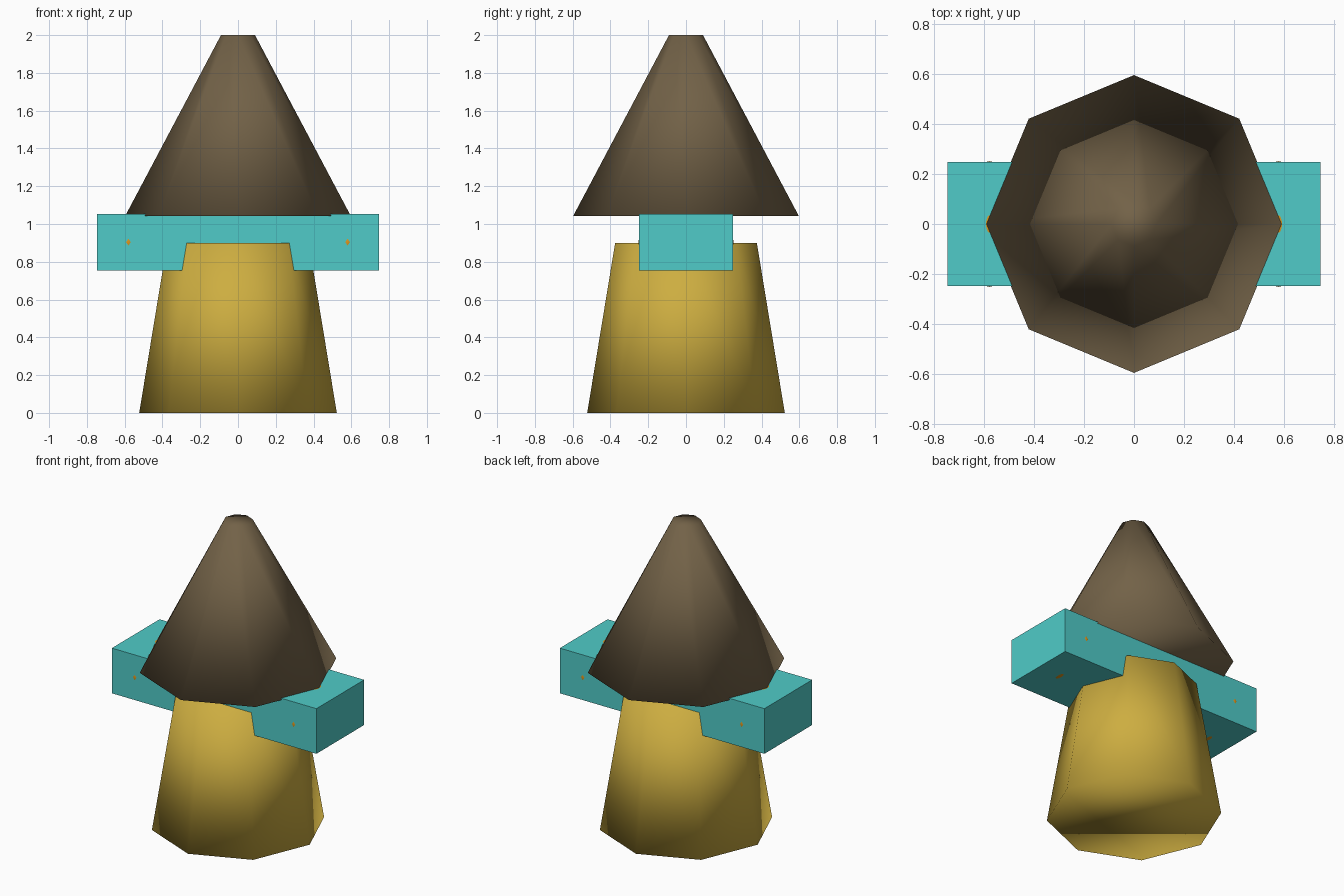
import bpy
import math

if "Cube" in bpy.data.objects:
    bpy.data.objects.remove(bpy.data.objects["Cube"])


def material(name, rgb):
    m = bpy.data.materials.new(name)
    m.diffuse_color = (*rgb, 1.0)
    m.use_nodes = True
    m.node_tree.nodes["Principled BSDF"].inputs["Base Color"].default_value = m.diffuse_color
    return m


TEAL = material("teal", (0.08, 0.60, 0.58))
YELLOW = material("mustard_yellow", (0.61, 0.42, 0.052))
BROWN = material("brown", (0.17, 0.122, 0.064))
ORANGE = material("orange", (0.72, 0.31, 0.014))


def finish(name, mat, smooth):
    ob = bpy.context.object
    ob.name = name
    ob.data.materials.append(mat)
    bpy.ops.object.transform_apply(location=False, rotation=True, scale=True)
    if smooth:
        bpy.ops.object.shade_smooth()
    return ob


def octagon_cone(name, mat, r_bottom, r_top, z0, z1):
    # eight sides, corners on the axes, caps blended smoothly
    bpy.ops.mesh.primitive_cone_add(vertices=8, radius1=r_bottom, radius2=r_top,
                                    depth=z1 - z0, location=(0, 0, (z0 + z1) / 2))
    return finish(name, mat, True)


# tapered body and pointed top
octagon_cone("body", YELLOW, 0.523, 0.375, 0.0, 0.9)
octagon_cone("pointed_top", BROWN, 0.597, 0.09, 1.043, 2.0)

# crossbar
bpy.ops.mesh.primitive_cube_add(size=1, location=(0, 0, 0.904))
bpy.context.object.scale = (1.494, 0.498, 0.298)
finish("crossbar", TEAL, False)

# rounded studs inside the bar, just showing through its faces
for side, label in ((-1, "left"), (1, "right")):
    bpy.ops.mesh.primitive_uv_sphere_add(segments=32, ring_count=16, radius=1,
                                         location=(side * 0.58, 0, 0.904))
    bpy.context.object.scale = (0.1, 0.252, 0.151)
    finish(label + "_stud", ORANGE, True)
